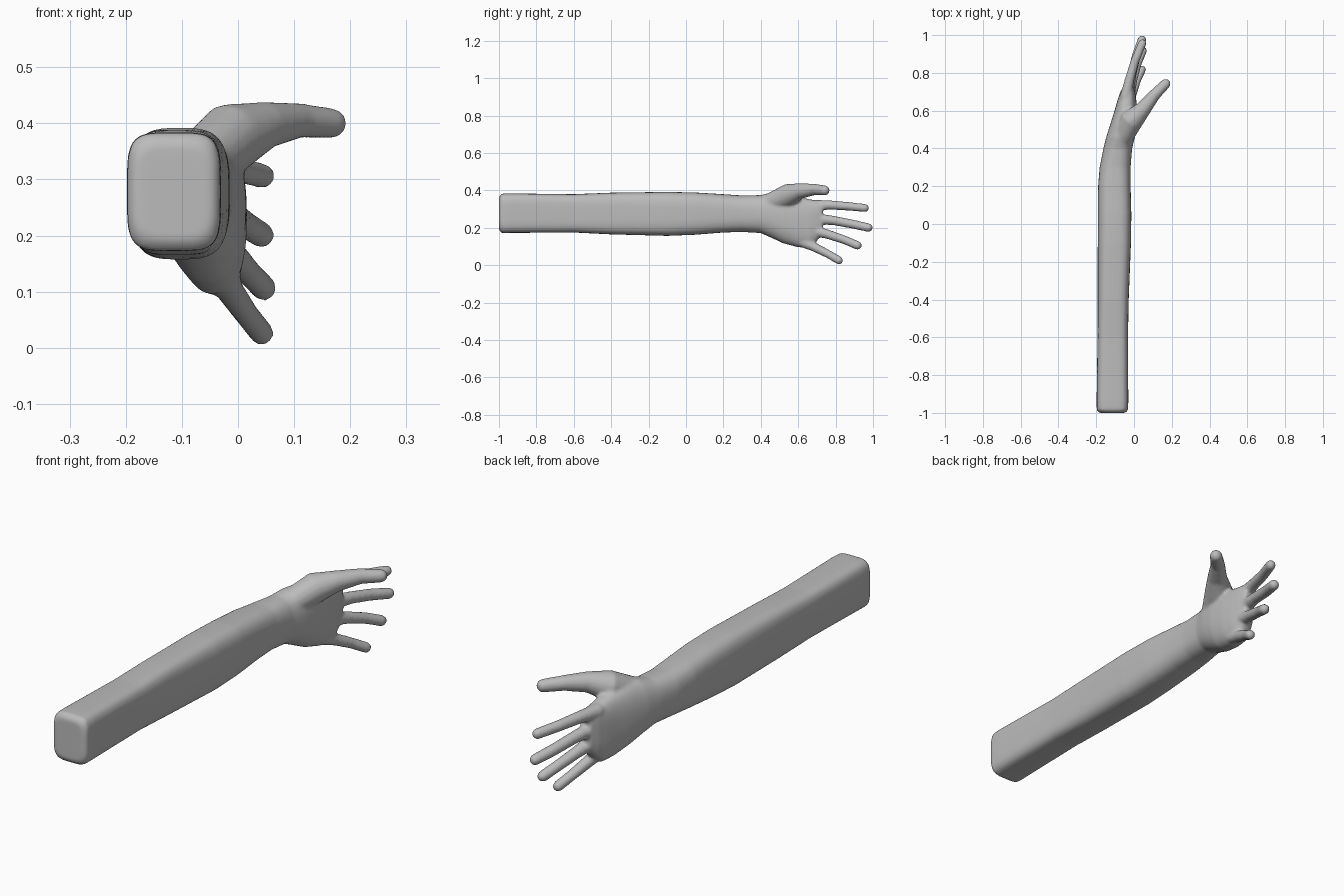
import bpy, bmesh, math
from mathutils import Vector

if "Cube" in bpy.data.objects:
    bpy.data.objects.remove(bpy.data.objects["Cube"])

skin = bpy.data.materials.new("light grey skin")
skin.diffuse_color = (0.5, 0.5, 0.5, 1)
skin.use_nodes = True
skin.node_tree.nodes["Principled BSDF"].inputs["Base Color"].default_value = skin.diffuse_color

bm = bmesh.new()


def loft(rings):
    """Skin a closed solid over a list of rings of points."""
    loops = [[bm.verts.new(p) for p in ring] for ring in rings]
    n = len(loops[0])
    for a, b in zip(loops, loops[1:]):
        for i in range(n):
            j = (i + 1) % n
            bm.faces.new((a[i], a[j], b[j], b[i]))
    bm.faces.new(loops[0][::-1])
    bm.faces.new(loops[-1])


def section(y, x0, x1, z0, z1, power, n=40):
    """Rounded-box cross-section across the arm."""
    ring = []
    for i in range(n):
        t = 2 * math.pi * i / n
        c, s = math.cos(t), math.sin(t)
        px = math.copysign(abs(c) ** (2 / power), c)
        pz = math.copysign(abs(s) ** (2 / power), s)
        ring.append(((x0 + x1) / 2 + px * (x1 - x0) / 2, y,
                     (z0 + z1) / 2 + pz * (z1 - z0) / 2))
    return ring


def digit(points, n=16):
    """Tapered tube with round ends through (x, y, z, radius) points."""
    pts = [(Vector(p[:3]), p[3]) for p in points]
    d0 = (pts[1][0] - pts[0][0]).normalized()
    d1 = (pts[-1][0] - pts[-2][0]).normalized()
    caps = [math.radians(a) for a in (80, 55, 28)]
    p, r = pts[0]
    chain = [(p - d0 * r * math.sin(a), r * math.cos(a)) for a in caps]
    chain += pts
    p, r = pts[-1]
    chain += [(p + d1 * r * math.sin(a), r * math.cos(a)) for a in reversed(caps)]
    rings = []
    for i, (p, r) in enumerate(chain):
        d = (chain[min(i + 1, len(chain) - 1)][0] - chain[max(i - 1, 0)][0]).normalized()
        u = d.cross(Vector((0, 0, 1))).normalized()
        v = u.cross(d)
        rings.append([p + r * (u * math.cos(2 * math.pi * k / n) + v * math.sin(2 * math.pi * k / n))
                      for k in range(n)])
    loft(rings)


# Forearm, wrist and palm: y, x range, z range, squareness
loft([section(*s) for s in (
    (-1.0, -0.185, -0.045, 0.19, 0.365, 4),
    (-0.985, -0.197, -0.032, 0.172, 0.383, 4.5),
    (-0.94, -0.198, -0.03, 0.173, 0.384, 4.5),
    (-0.6, -0.193, -0.032, 0.175, 0.38, 4.2),
    (-0.4, -0.192, -0.028, 0.165, 0.388, 3.8),
    (-0.1, -0.192, -0.016, 0.157, 0.392, 3.4),
    (0.05, -0.191, -0.014, 0.163, 0.389, 3.2),
    (0.2, -0.19, -0.018, 0.175, 0.38, 3),
    (0.3, -0.182, -0.018, 0.178, 0.373, 2.7),
    (0.4, -0.162, -0.01, 0.172, 0.375, 2.4),
    (0.46, -0.147, 0.005, 0.145, 0.39, 2.3),
    (0.52, -0.128, 0.014, 0.117, 0.39, 2.3),
    (0.6, -0.103, 0.016, 0.096, 0.37, 2.5),
    (0.66, -0.086, 0.012, 0.094, 0.352, 2.8),
    (0.70, -0.072, 0.006, 0.13, 0.345, 3),
    (0.73, -0.055, -0.002, 0.17, 0.335, 3),
)])

# Thumb with its fleshy base
digit(((-0.06, 0.46, 0.335, 0.055), (-0.012, 0.55, 0.375, 0.062),
       (0.05, 0.61, 0.397, 0.042), (0.11, 0.685, 0.405, 0.031),
       (0.167, 0.742, 0.4, 0.027)))

# Four fingers: knuckle, middle joint, tip
digit(((-0.045, 0.67, 0.32, 0.031), (-0.022, 0.77, 0.322, 0.025),
       (0.004, 0.86, 0.316, 0.023), (0.044, 0.957, 0.306, 0.022)))
digit(((-0.035, 0.68, 0.25, 0.031), (-0.012, 0.79, 0.239, 0.025),
       (0.012, 0.89, 0.22, 0.024), (0.042, 0.976, 0.201, 0.023)))
digit(((-0.03, 0.66, 0.19, 0.031), (-0.008, 0.76, 0.165, 0.025),
       (0.018, 0.85, 0.135, 0.023), (0.046, 0.917, 0.106, 0.023)))
digit(((-0.03, 0.61, 0.13, 0.03), (-0.013, 0.68, 0.1, 0.025),
       (0.015, 0.76, 0.06, 0.022), (0.042, 0.818, 0.026, 0.022)))

bmesh.ops.recalc_face_normals(bm, faces=bm.faces)
mesh = bpy.data.meshes.new("arm_and_hand")
bm.to_mesh(mesh)
bm.free()
mesh.materials.append(skin)
arm = bpy.data.objects.new("arm_and_hand", mesh)
bpy.context.collection.objects.link(arm)

# Fuse everything into one soft skin
remesh = arm.modifiers.new("fuse", 'REMESH')
remesh.mode = 'VOXEL'
remesh.voxel_size = 0.007
remesh.use_smooth_shade = True
smooth = arm.modifiers.new("soften", 'SMOOTH')
smooth.factor = 0.5
smooth.iterations = 6
